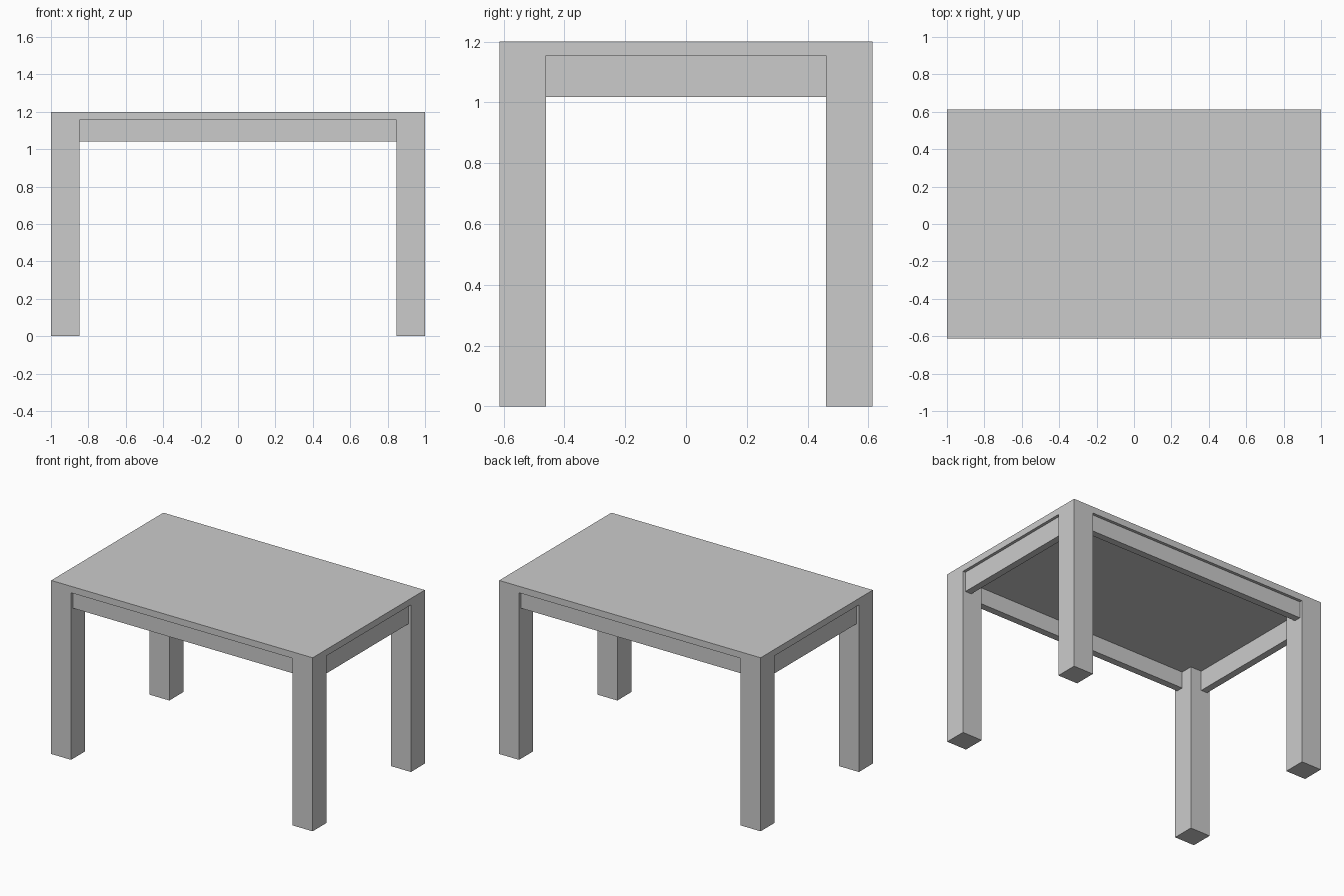
import bpy

if "Cube" in bpy.data.objects:
    bpy.data.objects.remove(bpy.data.objects["Cube"])

HX, HY, H = 1.0, 0.613, 1.2      # half length, half width, height
LEG, TOP = 0.152, 0.045          # leg width, top thickness
INSET, RAIL = 0.02, 0.048        # apron setback and thickness
UNDER = H - TOP


def box(name, x0, x1, y0, y1, z0, z1):
    bpy.ops.mesh.primitive_cube_add(size=1)
    ob = bpy.context.object
    ob.name = ob.data.name = name
    ob.location = ((x0 + x1) / 2, (y0 + y1) / 2, (z0 + z1) / 2)
    ob.scale = (abs(x1 - x0), abs(y1 - y0), z1 - z0)
    bpy.ops.object.transform_apply(location=False, rotation=False, scale=True)
    return ob


# Table top
box("table_top", -HX, HX, -HY, HY, UNDER, H)

# Four corner legs, flush with the top
for sy, depth in ((-1, "front"), (1, "back")):
    for sx, side in ((-1, "left"), (1, "right")):
        box(f"{depth}_{side}_leg", sx * (HX - LEG), sx * HX,
            sy * (HY - LEG), sy * HY, 0, UNDER)

# Long aprons between the legs
for s, name in ((-1, "front_apron"), (1, "back_apron")):
    y = HY - INSET
    box(name, LEG - HX, HX - LEG, s * (y - RAIL), s * y, 1.041, UNDER)

# Short aprons, slightly deeper
for s, name in ((-1, "left_apron"), (1, "right_apron")):
    x = HX - INSET
    box(name, s * (x - RAIL), s * x, LEG - HY, HY - LEG, 1.018, UNDER)
